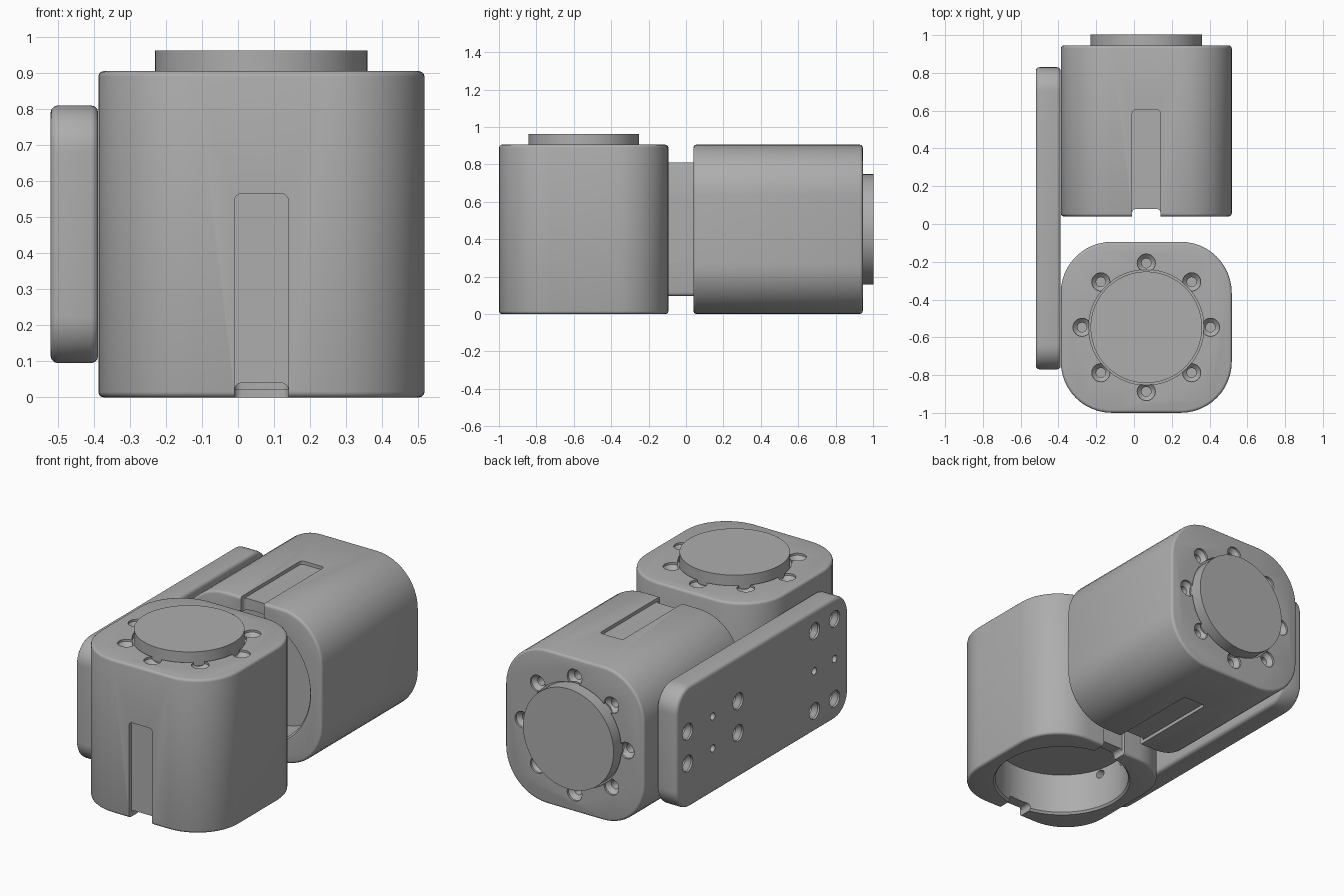
import bpy, bmesh, math
from mathutils import Matrix, Vector

if "Cube" in bpy.data.objects:
    bpy.data.objects.remove(bpy.data.objects["Cube"])

GREY = (0.42, 0.42, 0.42, 1)
metal = bpy.data.materials.new("machined_grey")
metal.use_nodes = True
metal.diffuse_color = GREY
metal.node_tree.nodes["Principled BSDF"].inputs["Base Color"].default_value = GREY

SIZE = 0.905      # housing width and length
HALF = SIZE / 2
AXIS_X = 0.065
BORE = 0.37


def make_object(name, bm):
    bmesh.ops.recalc_face_normals(bm, faces=bm.faces)
    mesh = bpy.data.meshes.new(name)
    bm.to_mesh(mesh)
    bm.free()
    mesh.materials.append(metal)
    obj = bpy.data.objects.new(name, mesh)
    bpy.context.collection.objects.link(obj)
    return obj


def lathe(bm, profile, matrix=Matrix(), sides=64):
    """Closed solid turned round z from (radius, height) pairs."""
    rings = []
    for r, z in profile:
        ring = []
        for i in range(sides):
            a = math.tau * i / sides
            ring.append(bm.verts.new(matrix @ Vector((r * math.cos(a), r * math.sin(a), z))))
        rings.append(ring)
    for low, high in zip(rings, rings[1:]):
        for i in range(sides):
            j = (i + 1) % sides
            bm.faces.new((low[i], low[j], high[j], high[i]))
    bm.faces.new(rings[0][::-1])
    bm.faces.new(rings[-1])


def rounded_block(bm, width, depth, height, radius, fillet):
    """Rounded rectangle in xy, extruded up z, with filleted rims."""
    steps = 12
    base = []
    for k, (sx, sy) in enumerate(((1, 1), (-1, 1), (-1, -1), (1, -1))):
        for i in range(steps + 1):
            a = math.pi / 2 * (k + i / steps)
            base.append(bm.verts.new((sx * (width / 2 - radius) + radius * math.cos(a),
                                      sy * (depth / 2 - radius) + radius * math.sin(a), 0)))
    bottom = bm.faces.new(base)
    grown = bmesh.ops.extrude_face_region(bm, geom=[bottom], use_keep_orig=True)["geom"]
    for v in grown:
        if isinstance(v, bmesh.types.BMVert):
            v.co.z += height
    bmesh.ops.recalc_face_normals(bm, faces=bm.faces)
    rims = [e for e in bm.edges if abs(e.verts[0].co.z - e.verts[1].co.z) < 1e-5]
    bmesh.ops.bevel(bm, geom=rims, offset=fillet, segments=3, profile=0.5,
                    affect='EDGES', clamp_overlap=True)


def box(bm, centre, size):
    bmesh.ops.create_cube(bm, size=1, matrix=Matrix.Translation(centre) @ Matrix.Diagonal((*size, 1)))


def cut(obj, bm):
    cutter = make_object("cutter", bm)
    cutter.hide_render = True
    mod = obj.modifiers.new("cut", 'BOOLEAN')
    mod.operation = 'DIFFERENCE'
    mod.solver = 'EXACT'
    mod.object = cutter
    bpy.context.view_layer.objects.active = obj
    bpy.ops.object.modifier_apply(modifier=mod.name)
    bpy.data.objects.remove(cutter)


def finish(obj, matrix=Matrix()):
    obj.data.transform(matrix)
    bpy.ops.object.select_all(action='DESELECT')
    obj.select_set(True)
    bpy.context.view_layer.objects.active = obj
    bpy.ops.object.shade_smooth_by_angle(angle=math.radians(35))


# Countersunk screw hole, opening at height 0
SCREW = [(0.025, -0.2), (0.025, -0.035), (0.048, -0.012), (0.048, 0.05)]


def housing(prefix, matrix):
    bm = bmesh.new()
    rounded_block(bm, SIZE, SIZE, SIZE, 0.27, 0.015)
    body = make_object(prefix + "_housing", bm)

    # Open bore with eased lip
    bm = bmesh.new()
    lathe(bm, [(BORE + 0.02, -0.01), (BORE + 0.01, 0), (BORE, 0.012), (BORE, 0.25)])
    cut(body, bm)

    # Shallow side slots
    bm = bmesh.new()
    for s in (-1, 1):
        box(bm, (0, s * (HALF + 0.03), 0.2325), (0.15, 0.1, 0.665))
    corners = [e for e in bm.edges
               if all(v.co.z > 0.5 for v in e.verts)
               and abs(e.verts[0].co.y - e.verts[1].co.y) > 0.05]
    bmesh.ops.bevel(bm, geom=corners, offset=0.02, segments=4, profile=0.5, affect='EDGES')
    cut(body, bm)

    # Cable notches through the rim below each slot
    bm = bmesh.new()
    for s in (-1, 1):
        box(bm, (0, s * 0.42, 0), (0.15, 0.2, 0.08))
    corners = [e for e in bm.edges
               if all(v.co.z > 0.03 for v in e.verts)
               and abs(e.verts[0].co.y - e.verts[1].co.y) > 0.1]
    bmesh.ops.bevel(bm, geom=corners, offset=0.02, segments=4, profile=0.5, affect='EDGES')
    cut(body, bm)

    # Recess for the output disc
    bm = bmesh.new()
    lathe(bm, [(0.305, SIZE - 0.025), (0.305, SIZE + 0.05)])
    cut(body, bm)

    # Ring of eight screw holes
    bm = bmesh.new()
    for i in range(8):
        a = math.tau * i / 8
        lathe(bm, SCREW, Matrix.Translation((0.34 * math.cos(a), 0.34 * math.sin(a), SIZE)), 24)
    cut(body, bm)

    # Mounting screw holes on the plate side
    bm = bmesh.new()
    for y in (-0.094, 0.094):
        for z in (-0.235, 0.235):
            lathe(bm, [(0.025, -0.2), (0.025, 0.1)],
                  Matrix.Translation((-HALF, y, HALF + z)) @ Matrix.Rotation(-math.pi / 2, 4, 'Y'), 24)
    cut(body, bm)
    finish(body, matrix)

    bm = bmesh.new()
    lathe(bm, [(0.295, SIZE - 0.025), (0.295, 0.963)], sides=96)
    finish(make_object(prefix + "_output_disc", bm), matrix)


# Upright housing in front, lying housing behind
FRONT_Y, BACK_Y = -0.547, 0.4925
housing("front", Matrix.Translation((AXIS_X, FRONT_Y, 0)))
housing("back", Matrix.Translation((AXIS_X, BACK_Y - HALF, HALF)) @ Matrix.Rotation(-math.pi / 2, 4, 'X'))

# Side plate joining both housings, extruded towards -x
PLATE_Y, PLATE_X = 0.03, -0.388
to_side = Matrix.Rotation(-math.pi / 2, 4, 'Y')
bm = bmesh.new()
rounded_block(bm, 0.715, 1.6, 0.132, 0.13, 0.02)
bm.transform(Matrix.Translation((PLATE_X, PLATE_Y, HALF)) @ to_side)
plate = make_object("side_plate", bm)

# Plate screw and dowel holes
bm = bmesh.new()
for a in (-1, 1):
    dowels = [(FRONT_Y + a * 0.094, 0), (BACK_Y, a * 0.094)]
    screws = []
    for b in (-1, 1):
        screws += [(FRONT_Y + a * 0.094, b * 0.235), (BACK_Y + a * 0.235, b * 0.094)]
    for spots, profile in ((screws, SCREW), (dowels, [(0.021, -0.1), (0.021, 0.05)])):
        for y, z in spots:
            lathe(bm, profile, Matrix.Translation((-0.52, y, HALF + z)) @ to_side, 24)
cut(plate, bm)
finish(plate)
